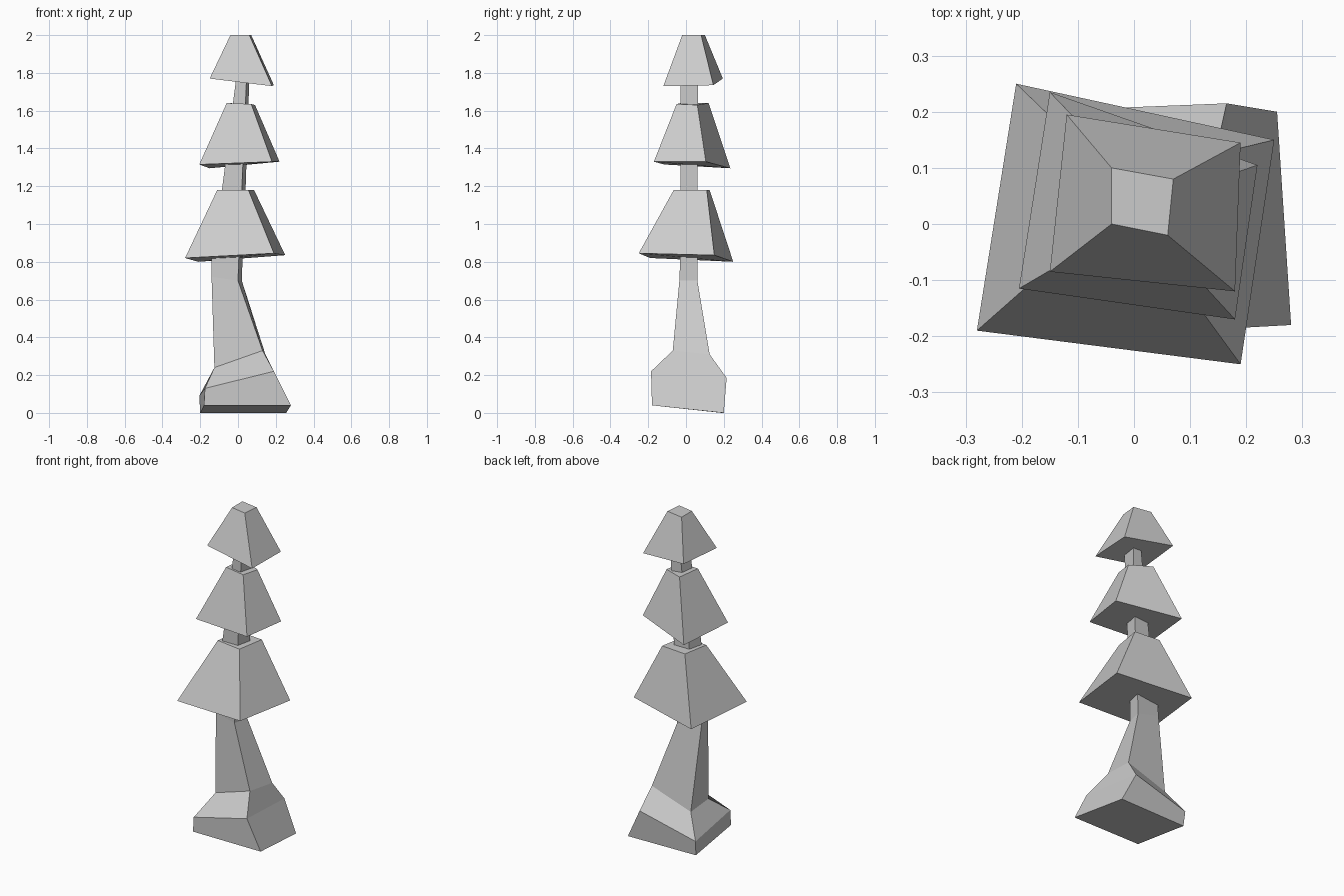
import bpy, bmesh


def loft(name, rings):
    """Join four-cornered rings (front-left, front-right, back-right, back-left), bottom to top."""
    bm = bmesh.new()
    loops = [[bm.verts.new(p) for p in ring] for ring in rings]
    for low, high in zip(loops, loops[1:]):
        for i in range(4):
            j = (i + 1) % 4
            bm.faces.new((low[i], low[j], high[j], high[i]))
    bm.faces.new(loops[0][::-1])
    bm.faces.new(loops[-1])
    bmesh.ops.recalc_face_normals(bm, faces=bm.faces)
    mesh = bpy.data.meshes.new(name)
    bm.to_mesh(mesh)
    bm.free()
    obj = bpy.data.objects.new(name, mesh)
    bpy.context.collection.objects.link(obj)
    return obj


# Trunk with flared, slanted foot, leaning up through the foliage
loft("trunk", [
    [(-.18, -.18, .04), (.28, -.18, .04), (.255, .20, 0), (-.20, .19, 0)],
    [(-.175, -.18, .13), (.19, -.185, .22), (.165, .215, .185), (-.205, .20, .09)],
    [(-.125, -.04, .24), (.13, -.07, .33), (.145, .125, .31), (-.12, .125, .22)],
    [(-.14, -.015, .72), (0, -.035, .70), (.02, .06, .70), (-.14, .045, .75)],
    [(-.14, -.02, .84), (.005, -.03, .84), (.025, .06, .84), (-.13, .05, .84)],
    [(-.085, -.03, 1.18), (.02, -.03, 1.18), (.04, .06, 1.18), (-.065, .06, 1.18)],
    [(-.01, -.02, 1.77), (.045, -.03, 1.77), (.06, .065, 1.77), (0, .06, 1.77)],
])

# Three tapered foliage tiers
loft("lower_foliage", [
    [(-.28, -.19, .82), (.19, -.25, .845), (.25, .15, .835), (-.21, .25, .80)],
    [(-.11, -.04, 1.18), (.055, -.065, 1.18), (.085, .11, 1.18), (-.08, .125, 1.18)],
])
loft("middle_foliage", [
    [(-.205, -.115, 1.315), (.18, -.17, 1.33), (.22, .105, 1.33), (-.15, .235, 1.295)],
    [(-.06, -.03, 1.64), (.07, -.05, 1.635), (.09, .06, 1.63), (-.04, .12, 1.64)],
])
loft("top_foliage", [
    [(-.15, -.085, 1.77), (.18, -.12, 1.73), (.19, .145, 1.735), (-.12, .195, 1.77)],
    [(-.04, 0, 2), (.06, -.02, 2), (.07, .08, 2), (-.04, .10, 2)],
])
